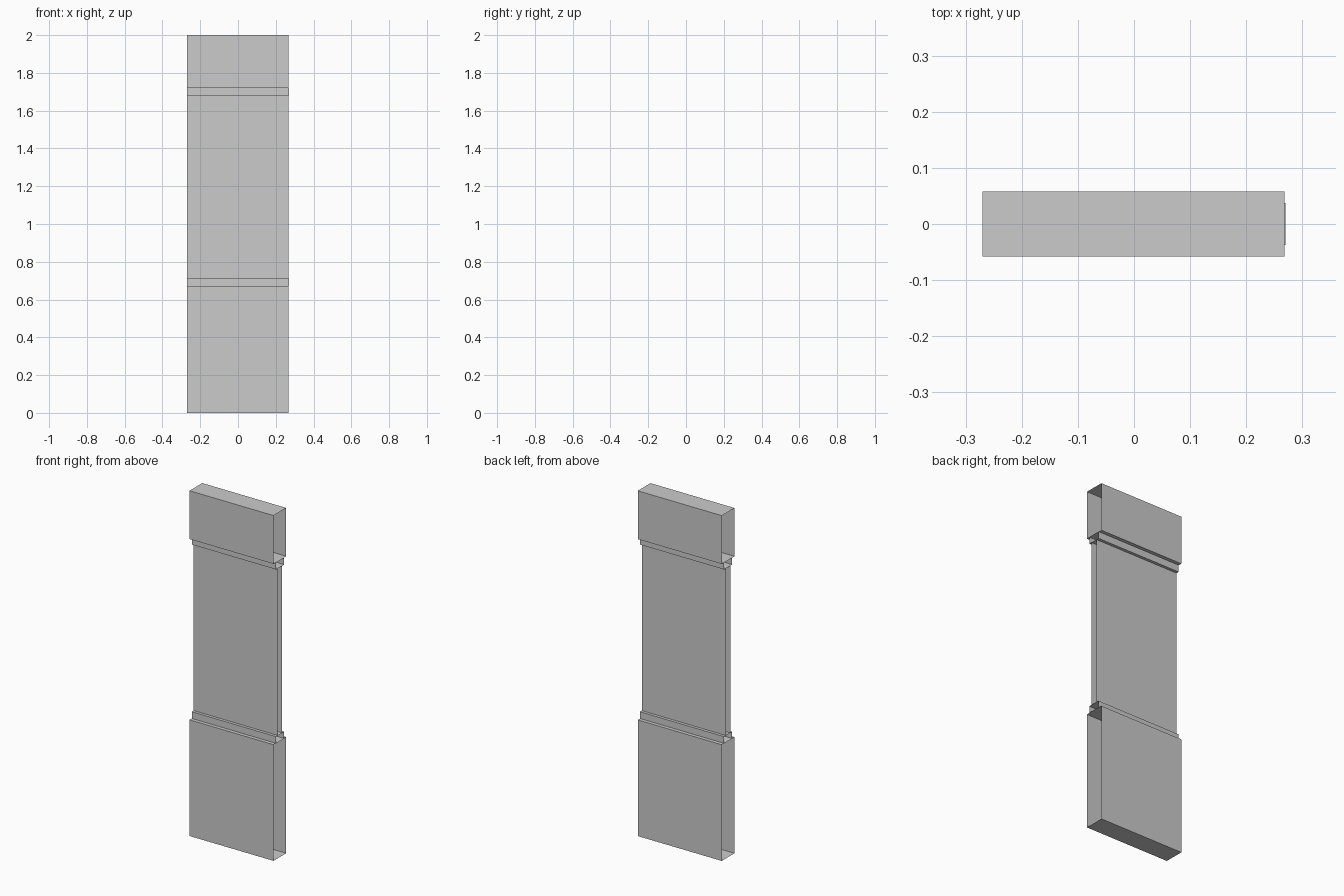
import bpy, bmesh

if "Cube" in bpy.data.objects:
    bpy.data.objects.remove(bpy.data.objects["Cube"])


def open_box(name, x0, x1, half_depth, z0, z1, capped=True):
    """Hollow wall section: front and back skins, optional top/bottom, open ends."""
    bm = bmesh.new()
    profile = [(-half_depth, z0), (half_depth, z0), (half_depth, z1), (-half_depth, z1)]
    left = [bm.verts.new((x0, y, z)) for y, z in profile]
    right = [bm.verts.new((x1, y, z)) for y, z in profile]
    for i in range(4):
        if not capped and i in (0, 2):
            continue
        j = (i + 1) % 4
        bm.faces.new((left[i], left[j], right[j], right[i]))
    mesh = bpy.data.meshes.new(name)
    bm.to_mesh(mesh)
    bm.free()
    obj = bpy.data.objects.new(name, mesh)
    bpy.context.collection.objects.link(obj)
    return obj


# Solid wall below and above the window
open_box("lower_wall", -0.27, 0.268, 0.058, 0.0, 0.673)
open_box("upper_wall", -0.27, 0.268, 0.058, 1.72, 2.0)

# Window frame rails, slightly recessed
open_box("bottom_rail", -0.27, 0.27, 0.037, 0.673, 0.712)
open_box("top_rail", -0.27, 0.27, 0.037, 1.68, 1.72)

# Glazing: two panes between the rails
open_box("window_panes", -0.27, 0.268, 0.02, 0.712, 1.68, capped=False)

# Turn every skin outwards
for obj in bpy.context.collection.objects:
    center_z = sum(v.co.z for v in obj.data.vertices) / len(obj.data.vertices)
    bm = bmesh.new()
    bm.from_mesh(obj.data)
    bm.normal_update()
    for f in bm.faces:
        c = f.calc_center_median()
        c.x = 0
        c.z -= center_z
        if f.normal.dot(c) < 0:
            f.normal_flip()
    bm.to_mesh(obj.data)
    bm.free()
